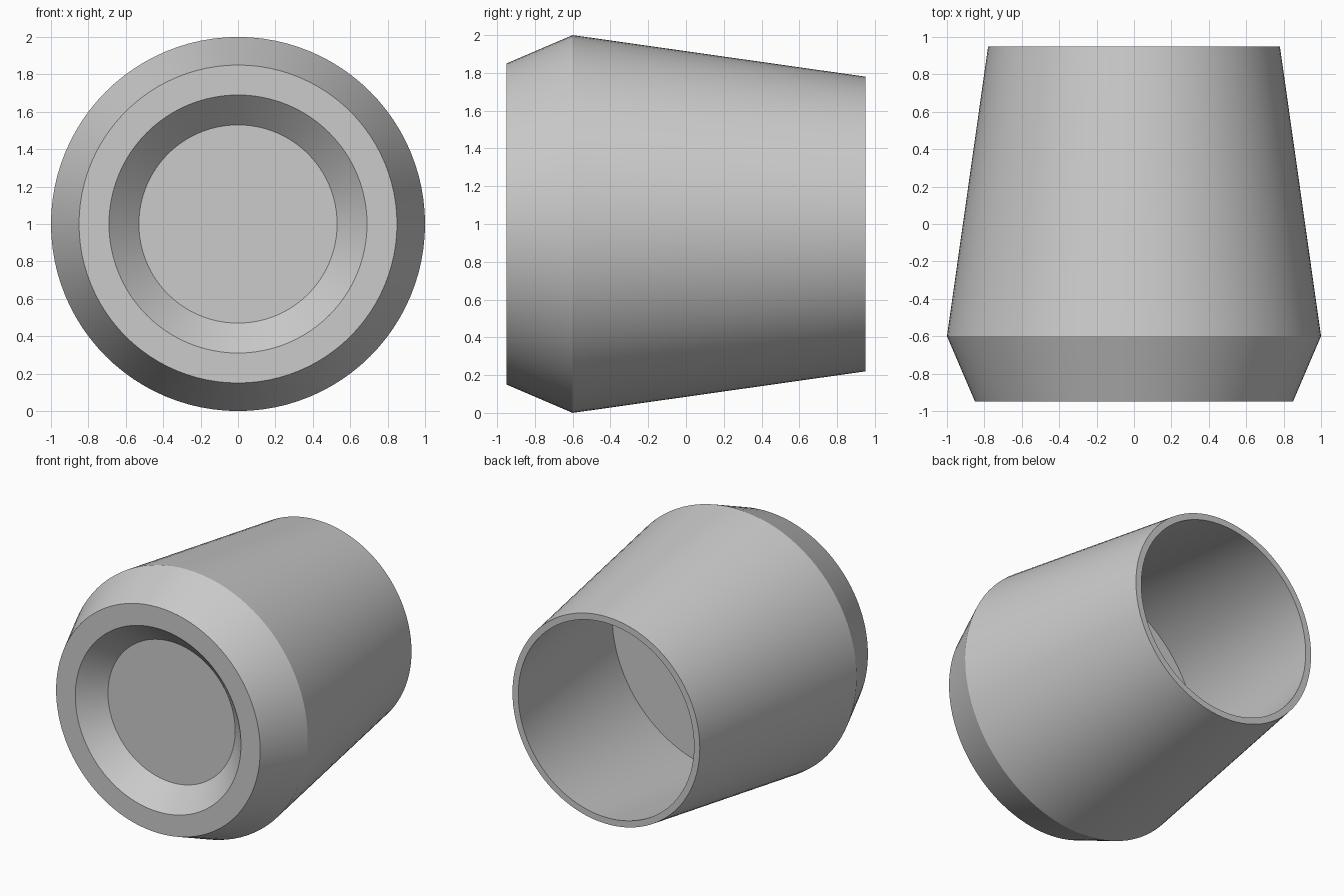
import bpy
import bmesh
from math import cos, sin, tau, radians

if "Cube" in bpy.data.objects:
    bpy.data.objects.remove(bpy.data.objects["Cube"], do_unlink=True)

SIDES = 96

# Single grey material
grey = bpy.data.materials.new("plain_grey")
grey.use_nodes = True
colour = (0.6, 0.6, 0.6, 1)
grey.diffuse_color = colour
grey.node_tree.nodes["Principled BSDF"].inputs["Base Color"].default_value = colour


def lathe(name, profile):
    """Turn (radius, y) points around the y axis and cap both ends."""
    bm = bmesh.new()
    rings = []
    for radius, y in profile:
        rings.append([bm.verts.new((radius * cos(tau * i / SIDES), y,
                                    1 + radius * sin(tau * i / SIDES)))
                      for i in range(SIDES)])
    for a, b in zip(rings, rings[1:]):
        for i in range(SIDES):
            j = (i + 1) % SIDES
            bm.faces.new((a[i], a[j], b[j], b[i]))
    for end in (rings[0], rings[-1]):
        bm.faces.new(end)
    bmesh.ops.recalc_face_normals(bm, faces=bm.faces)
    mesh = bpy.data.meshes.new(name)
    bm.to_mesh(mesh)
    bm.free()
    mesh.materials.append(grey)
    obj = bpy.data.objects.new(name, mesh)
    bpy.context.collection.objects.link(obj)
    return obj


# Cup lying on its side: recessed base, bevel, tapering wall, rim, cavity floor
cup = lathe("tapered_cup", [
    (0.53, -0.79),
    (0.69, -0.95),
    (0.85, -0.95),
    (1.00, -0.60),
    (0.78, 0.95),
    (0.732, 0.95),
    (0.93, -0.45),
])

bpy.ops.object.select_all(action="DESELECT")
cup.select_set(True)
bpy.context.view_layer.objects.active = cup
bpy.ops.object.shade_smooth_by_angle(angle=radians(25))
